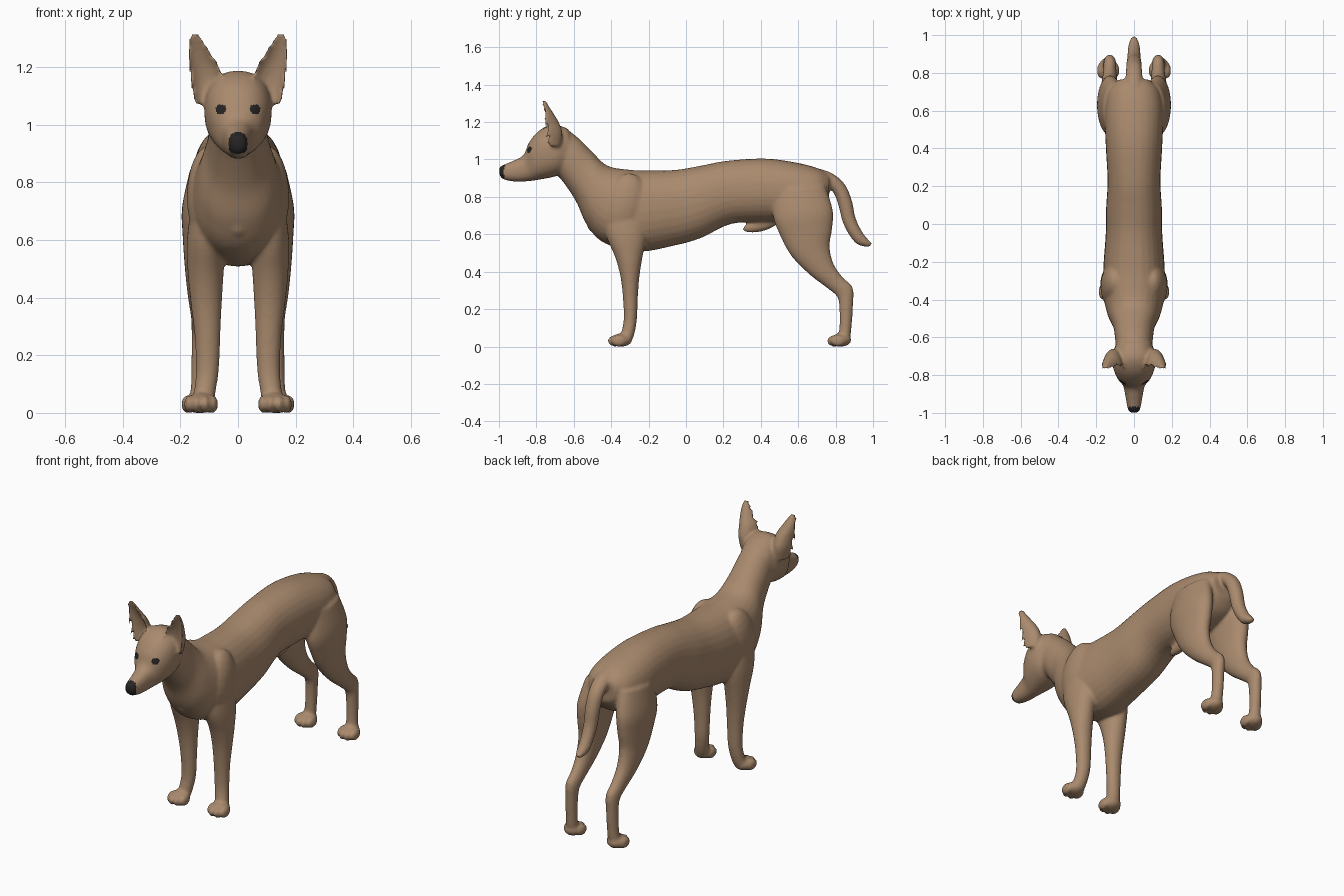
import bpy, bmesh, math
from mathutils import Vector, Matrix

bm = bmesh.new()
SEG = 28


def material(name, rgb):
    m = bpy.data.materials.new(name)
    m.diffuse_color = (*rgb, 1)
    return m


def spline(rows, steps=5):
    """Smooth rows of numbers with a Catmull-Rom curve."""
    out = []
    n = len(rows)
    for i in range(n - 1):
        p0, p1, p2, p3 = (rows[max(0, min(n - 1, i + k))] for k in (-1, 0, 1, 2))
        for s in range(steps):
            t = s / steps
            out.append([0.5 * (2 * b + (c - a) * t + (2 * a - 5 * b + 4 * c - d) * t * t
                               + (3 * b - a - 3 * c + d) * t ** 3)
                        for a, b, c, d in zip(p0, p1, p2, p3)])
    out.append(list(rows[-1]))
    return out


def loft(rows, side=1, power=2.0, cup=0.0):
    """Rows: centre x, half width, then (y, z) of the two silhouette edges."""
    rings = []
    for cx, hw, y1, z1, y2, z2 in spline(rows):
        ring = []
        for k in range(SEG):
            a = 2 * math.pi * k / SEG
            c, s = math.cos(a), math.sin(a)
            u = math.copysign(abs(c) ** (2 / power), c)
            v = math.copysign(abs(s) ** (2 / power), s)
            if cup:                       # crescent section, hollow to the front
                v = 1 - 2 * abs(s) * (cup if s > 0 else 1)
            f = (1 - v) / 2
            ring.append(bm.verts.new((side * (cx + hw * u), y1 + (y2 - y1) * f, z1 + (z2 - z1) * f)))
        rings.append(ring)
    faces = [bm.faces.new((r[k], r[(k + 1) % SEG], q[(k + 1) % SEG], q[k]))
             for r, q in zip(rings, rings[1:]) for k in range(SEG)]
    faces += [bm.faces.new(rings[0]), bm.faces.new(rings[-1])]
    bmesh.ops.recalc_face_normals(bm, faces=faces)


def blob(centre, half, tilt=0):
    mat = (Matrix.Translation(centre) @ Matrix.Rotation(tilt, 4, 'X')
           @ Matrix.Diagonal((*half, 1)))
    bmesh.ops.create_uvsphere(bm, u_segments=20, v_segments=12, radius=1, matrix=mat)


def paw(side, cx, front, back):
    mid = (front + back) / 2
    blob((side * cx, mid + 0.012, 0.035), (0.05, (back - front) / 2 - 0.008, 0.036))
    for off, step in ((-0.041, 0.02), (-0.015, 0), (0.015, 0), (0.041, 0.02)):
        blob((side * (cx + off), front + 0.04 + step, 0.03), (0.018, 0.041, 0.031))


# neck and trunk
loft([
    (0, .095, -.64, 1.165, -.70, .93),
    (0, .10, -.57, 1.11, -.65, .87),
    (0, .11, -.50, 1.04, -.585, .77),
    (0, .14, -.42, .967, -.53, .65),
    (0, .162, -.30, .945, -.44, .555),
    (0, .162, -.19, .941, -.26, .507),
    (0, .15, -.05, .945, -.06, .54),
    (0, .148, .08, .967, .08, .58),
    (0, .14, .22, .993, .24, .655),
    (0, .15, .42, 1.005, .42, .665),
    (0, .155, .58, .985, .60, .67),
    (0, .135, .70, .955, .71, .71),
    (0, .08, .765, .92, .765, .78)], power=2.2)

# head and muzzle
loft([
    (0, .022, -1.0, .958, -.997, .915),
    (0, .034, -.975, .972, -.975, .893),
    (0, .045, -.92, .995, -.91, .881),
    (0, .058, -.868, 1.025, -.84, .884),
    (0, .09, -.84, 1.09, -.78, .893),
    (0, .113, -.785, 1.155, -.715, .905),
    (0, .115, -.71, 1.187, -.67, .92),
    (0, .09, -.63, 1.165, -.62, .95)], power=2.3)

# tail
loft([
    (0, .05, .68, .96, .69, .86),
    (0, .046, .78, .927, .75, .86),
    (0, .042, .85, .866, .795, .81),
    (0, .04, .887, .78, .82, .735),
    (0, .037, .906, .69, .836, .67),
    (0, .034, .94, .617, .87, .60),
    (0, .03, .972, .575, .915, .547),
    (0, .015, .998, .55, .975, .53)])

# breastbone and belly sheath
blob((0, -.495, .66), (.035, .035, .05))
blob((0, .40, .65), (.03, .10, .035), 0.25)

for side in (-1, 1):
    # ears
    loft([
        (.105, .045, -.755, 1.07, -.67, 1.07),
        (.11, .056, -.768, 1.14, -.66, 1.14),
        (.117, .054, -.768, 1.20, -.68, 1.20),
        (.134, .041, -.77, 1.25, -.71, 1.25),
        (.145, .027, -.775, 1.29, -.735, 1.29),
        (.150, .012, -.777, 1.316, -.75, 1.316)], side, cup=0.5)
    # front legs, shoulders and paws
    loft([
        (.10, .06, -.45, .74, -.22, .74),
        (.11, .067, -.43, .60, -.21, .60),
        (.112, .062, -.38, .48, -.232, .48),
        (.11, .054, -.352, .38, -.248, .38),
        (.106, .045, -.338, .27, -.257, .27),
        (.106, .04, -.333, .15, -.262, .15),
        (.115, .038, -.345, .08, -.275, .07),
        (.123, .04, -.36, .045, -.29, .03)], side)
    blob((side * .10, -.33, .75), (.078, .12, .18), -0.25)
    paw(side, .128, -.419, -.292)
    # hind legs and paws
    loft([
        (.10, .065, .47, .84, .745, .86),
        (.123, .071, .465, .70, .785, .73),
        (.128, .064, .50, .60, .782, .63),
        (.13, .055, .562, .485, .768, .535),
        (.13, .045, .66, .385, .79, .44),
        (.128, .036, .755, .312, .84, .368),
        (.128, .033, .808, .265, .892, .315),
        (.13, .031, .82, .20, .893, .215),
        (.132, .031, .82, .10, .885, .10),
        (.136, .035, .812, .05, .876, .03)], side)
    paw(side, .137, .753, .88)

# fuse all parts into one smooth skin
mesh = bpy.data.meshes.new("dog_body")
bm.to_mesh(mesh)
bm.free()
body = bpy.data.objects.new("dog_body", mesh)
bpy.context.collection.objects.link(body)
bpy.context.view_layer.objects.active = body
body.select_set(True)
remesh = body.modifiers.new("fuse", 'REMESH')
remesh.mode = 'VOXEL'
remesh.voxel_size = 0.008
smooth = body.modifiers.new("soften", 'SMOOTH')
smooth.factor = 0.5
smooth.iterations = 8
for name in ("fuse", "soften"):
    bpy.ops.object.modifier_apply(modifier=name)

# brown coat, dark nose and eyes
mesh = body.data
mesh.materials.clear()
mesh.materials.append(material("brown_coat", (.40, .255, .155)))
mesh.materials.append(material("dark_nose_and_eyes", (.02, .017, .017)))
for v in mesh.vertices:
    v.co.z = max(v.co.z, 0)
for p in mesh.polygons:
    c = p.center
    nose = c.y < -.968 and c.z > .9 and abs(c.x) < .032
    eye = c.y < -.75 and math.hypot(abs(c.x) - .06, c.z - 1.052) < .018
    p.material_index = 1 if nose or eye else 0
bpy.ops.object.shade_smooth()
